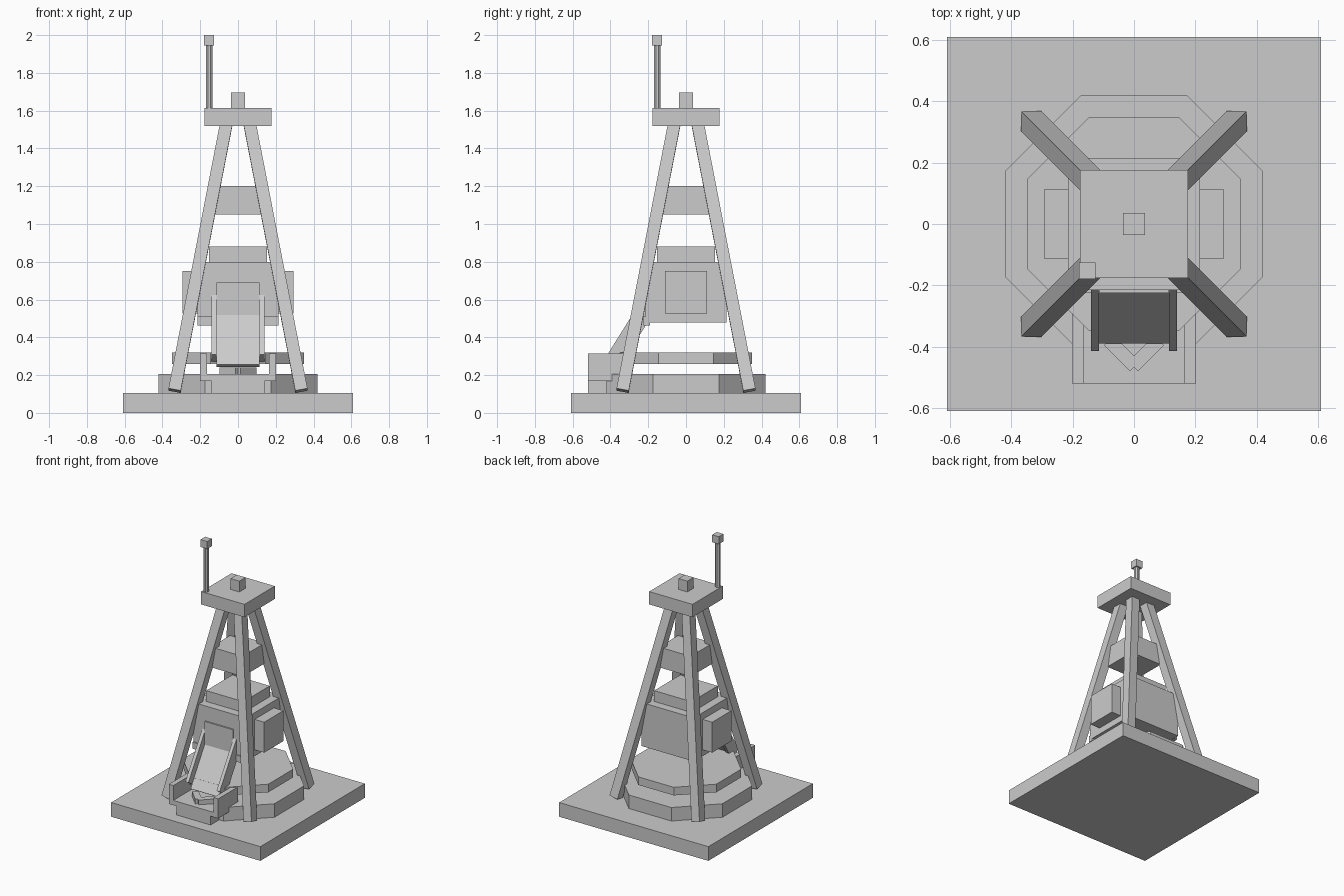
import bpy, math
from mathutils import Vector, Matrix

if "Cube" in bpy.data.objects:
    bpy.data.objects.remove(bpy.data.objects["Cube"])


def make(name, verts, faces, mat=None):
    me = bpy.data.meshes.new(name)
    me.from_pydata([tuple(v) for v in verts], [], faces)
    ob = bpy.data.objects.new(name, me)
    if mat:
        me.transform(mat)
    bpy.context.collection.objects.link(ob)
    return ob


def prism(name, outline, z0, z1, mat=None):
    n = len(outline)
    verts = [(x, y, z) for z in (z0, z1) for x, y in outline]
    faces = [tuple(reversed(range(n))), tuple(range(n, 2 * n))]
    faces += [(i, (i + 1) % n, n + (i + 1) % n, n + i) for i in range(n)]
    return make(name, verts, faces, mat)


def box(name, x, y, z, mat=None):
    return prism(name, [(x[0], y[0]), (x[1], y[0]), (x[1], y[1]), (x[0], y[1])], z[0], z[1], mat)


def square(name, h, z0, z1, cx=0, cy=0):
    return box(name, (cx - h, cx + h), (cy - h, cy + h), (z0, z1))


def octagon(name, apothem, z0, z1, cx=0, cy=0):
    r = apothem / math.cos(math.pi / 8)
    pts = [(cx + r * math.cos(math.pi * (i + .5) / 4), cy + r * math.sin(math.pi * (i + .5) / 4))
           for i in range(8)]
    return prism(name, pts, z0, z1)


# Base and stepped octagonal plinth
square("base_slab", 0.61, 0, 0.105)
octagon("lower_plinth", 0.42, 0.105, 0.205)
octagon("upper_plinth", 0.35, 0.26, 0.32)

# Central body stack
square("body", 0.215, 0.478, 0.80)
square("body_cap", 0.153, 0.80, 0.88)
square("upper_block", 0.13, 1.05, 1.20)
box("front_sill", (-0.215, 0.215), (-0.225, -0.19), (0.462, 0.51))

# Top platform, stub and mast
square("top_platform", 0.177, 1.52, 1.615)
square("top_stub", 0.036, 1.615, 1.695)
octagon("mast", 0.017, 1.615, 1.95, -0.153, -0.153)
square("mast_tip", 0.027, 1.945, 2.0, -0.153, -0.153)

# Four leaning legs
for sx in (-1, 1):
    for sy in (-1, 1):
        a = Vector((sx * 0.336, sy * 0.336, 0.118))
        b = Vector((sx * 0.058, sy * 0.058, 1.55))
        d = b - a
        rot = Vector((0, 0, 1)).rotation_difference(d).to_matrix().to_4x4()
        h = 0.033
        box("leg", (-h, h), (-h, h), (0, d.length), Matrix.Translation(a) @ rot)

# Side boxes, chute rails and dock walls, mirrored left and right
slope = math.atan2(0.315, 0.197)
tilt = Matrix.Translation((0, -0.415, 0.31)) @ Matrix.Rotation(slope, 4, 'X')
for s in (-1, 1):
    def span(a, b):
        return tuple(sorted((s * a, s * b)))
    box("side_box", span(0.20, 0.293), (-0.112, 0.112), (0.525, 0.75))
    box("chute_rail", span(0.115, 0.14), (0, 0.372), (-0.09, 0), tilt)
    box("dock_wall", span(0.165, 0.202), (-0.52, -0.29), (0.17, 0.315))
    # Chevron bar on the dock floor
    bar = Matrix.Translation((s * 0.04, -0.422, 0)) @ Matrix.Rotation(s * math.pi / 4, 4, 'Z')
    box("chevron_bar", (-0.06, 0.06), (-0.0225, 0.0225), (0.20, 0.24), bar)

# Chute panel and hatch
tilt_panel = Matrix.Translation((0, -0.39, 0.255)) @ Matrix.Rotation(slope, 4, 'X')
box("chute_panel", (-0.115, 0.115), (0, 0.36), (-0.025, 0), tilt_panel)
box("hatch", (-0.115, 0.115), (-0.225, -0.19), (0.50, 0.69))

# Dock
box("dock_foot", (-0.14, 0.14), (-0.52, -0.30), (0.105, 0.18))
box("dock_floor", (-0.165, 0.165), (-0.52, -0.30), (0.17, 0.205))
